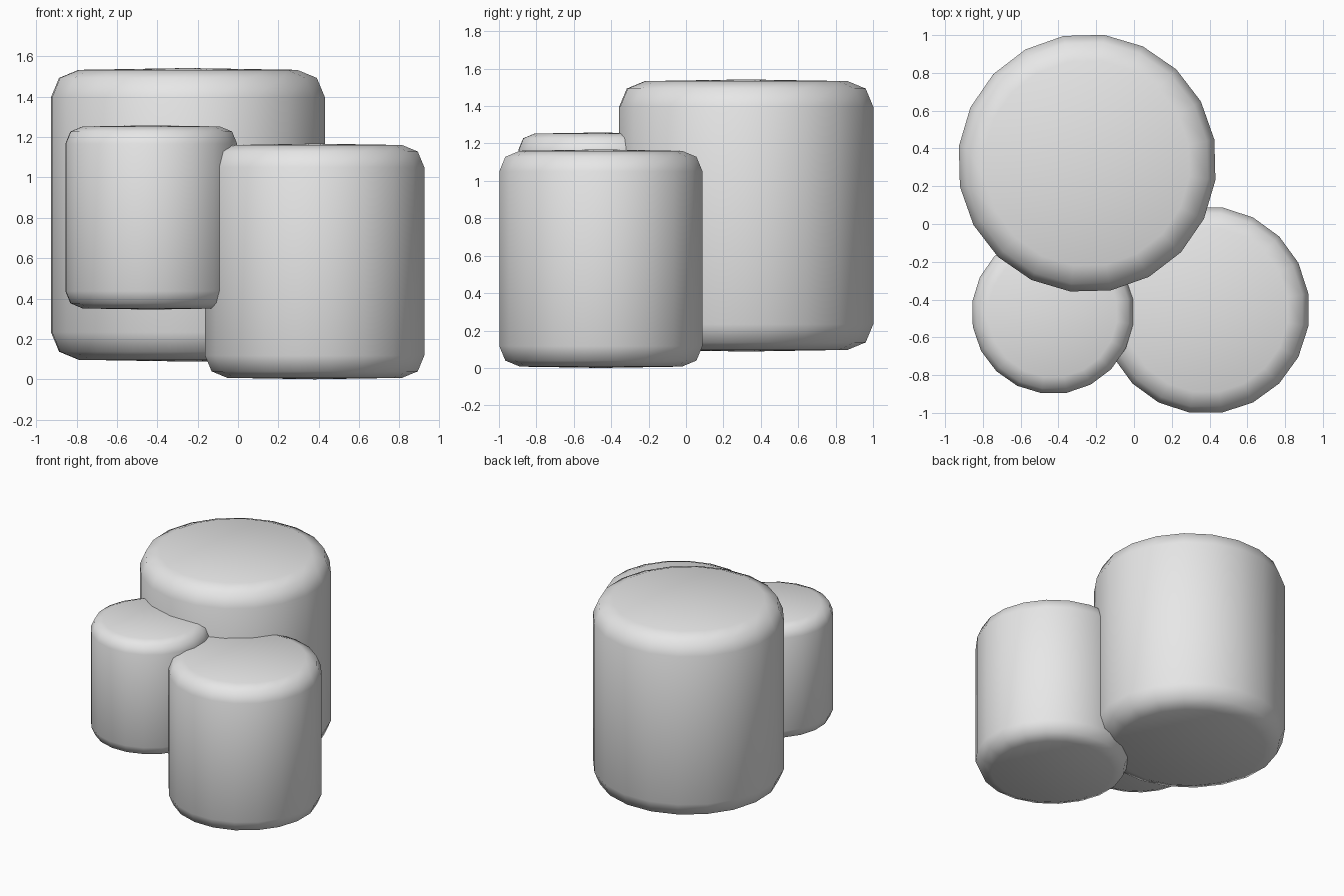
import bpy
import bmesh
import math
from mathutils import Matrix

SIDES = 20
RIM, CROWN = 1.049, 0.013  # half height and cap doming, relative to radius

old = bpy.data.objects.get("Cube")
if old:
    bpy.data.objects.remove(old, do_unlink=True)

grey = bpy.data.materials.new("light_grey")
grey.use_nodes = True
color = (0.8, 0.8, 0.8, 1.0)
grey.diffuse_color = color
for node in grey.node_tree.nodes:
    if node.type == "BSDF_PRINCIPLED":
        node.inputs["Base Color"].default_value = color


def rounded_drum(name, center, radius, turn):
    """Smooth cylinder with rounded rims and very slightly domed caps."""
    bm = bmesh.new()
    bmesh.ops.create_cone(bm, cap_ends=True, segments=SIDES,
                          radius1=1, radius2=1, depth=2 * RIM)
    # Round both rims
    rims = [e for e in bm.edges
            if abs(e.verts[0].co.z - e.verts[1].co.z) < 0.01]
    bmesh.ops.bevel(bm, geom=rims, offset=0.2, offset_type="OFFSET",
                    segments=2, profile=0.5, affect="EDGES")
    # Dome the caps
    caps = [f for f in bm.faces if len(f.verts) == SIDES]
    for v in bmesh.ops.poke(bm, faces=caps)["verts"]:
        v.co.z += math.copysign(CROWN, v.co.z)
    bmesh.ops.transform(bm, verts=bm.verts,
                        matrix=Matrix.Rotation(math.radians(turn), 4, "Z")
                        @ Matrix.Scale(radius, 4))
    for f in bm.faces:
        f.smooth = True
    mesh = bpy.data.meshes.new(name)
    bm.to_mesh(mesh)
    bm.free()
    mesh.materials.append(grey)
    obj = bpy.data.objects.new(name, mesh)
    obj.location = center
    bpy.context.collection.objects.link(obj)
    return obj


# Three overlapping drums of the same proportions
rounded_drum("large_back_drum", (-0.248, 0.322, 0.815), 0.685, 10.5)
rounded_drum("medium_front_drum", (0.38, -0.455, 0.584), 0.55, 9)
rounded_drum("small_front_drum", (-0.43, -0.47, 0.802), 0.43, 10)
